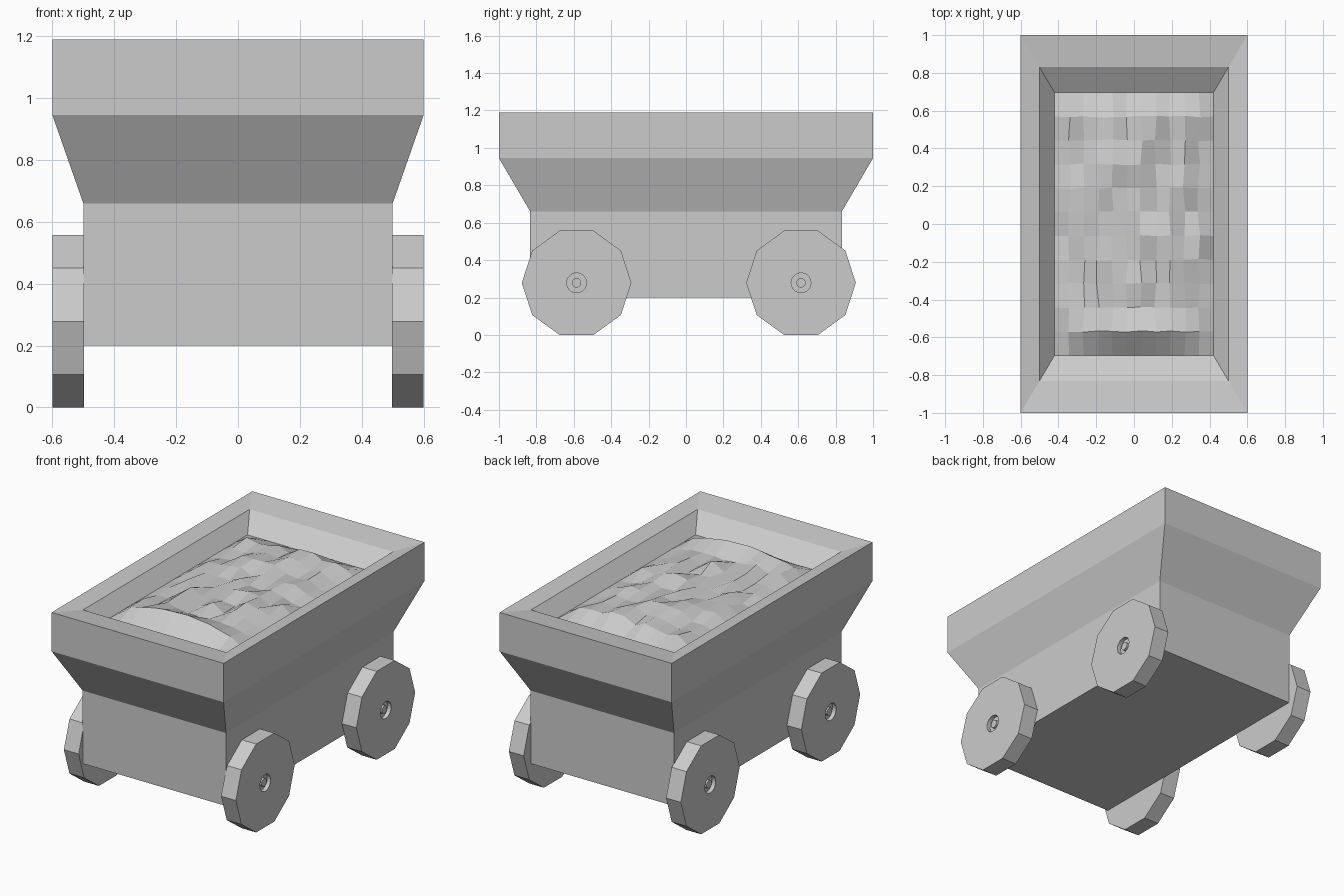
import bpy, bmesh, math, random

if "Cube" in bpy.data.objects:
    bpy.data.objects.remove(bpy.data.objects["Cube"])

random.seed(4)


def finish(bm, name):
    me = bpy.data.meshes.new(name)
    bm.to_mesh(me)
    bm.free()
    ob = bpy.data.objects.new(name, me)
    bpy.context.collection.objects.link(ob)
    return ob


def loft(rings, name, cap_start=True, cap_end=True):
    """Skin a list of equal-length rings with quads."""
    bm = bmesh.new()
    rows = [[bm.verts.new(p) for p in ring] for ring in rings]
    n = len(rows[0])
    for a, b in zip(rows, rows[1:]):
        for i in range(n):
            j = (i + 1) % n
            bm.faces.new((a[i], a[j], b[j], b[i]))
    if cap_start:
        bm.faces.new(rows[0][::-1])
    if cap_end:
        bm.faces.new(rows[-1])
    return finish(bm, name)


def rect(hx, hy, z):
    return [(-hx, -hy, z), (hx, -hy, z), (hx, hy, z), (-hx, hy, z)]


# Cart body: outer walls, flared rim, sloped inner walls
PX, PY, PZ = 0.42, 0.695, 1.08
loft([rect(0.5, 0.833, 0.2), rect(0.5, 0.833, 0.66), rect(0.6, 1.0, 0.945),
      rect(0.6, 1.0, 1.19), rect(0.5, 0.83, 1.168), rect(PX, PY, PZ)],
     "cart_body", cap_end=False)

# Ore load: bumpy 11 x 11 grid whose border meets the inner walls
N = 11
bm = bmesh.new()
grid = []
for j in range(N + 1):
    row = []
    for i in range(N + 1):
        u, v = 2 * i / N - 1, 2 * j / N - 1
        x, y, z = u * PX, v * PY, PZ
        if 0 < i < N and 0 < j < N:
            x += random.uniform(-0.008, 0.008)
            y += random.uniform(-0.005, 0.005)
            z = 1.10 + 0.04 * (1 - u * u) + random.uniform(-0.025, 0.025)
            if j == 1:  # steep lip at the front of the heap
                z = 1.10 + 0.08 * (1 - u * u)
        row.append(bm.verts.new((x, y, z)))
    grid.append(row)
for j in range(N):
    for i in range(N):
        bm.faces.new((grid[j][i], grid[j][i + 1], grid[j + 1][i + 1], grid[j + 1][i]))
finish(bm, "ore_load")

# Wheels: ten-sided discs with a round recessed hub and axle end
R, ZC, SEG = 0.293, 0.2785, 20


def wheel_ring(r, depth, yc, side, decagon=False):
    pts = []
    for k in range(SEG):
        a = 2 * math.pi * k / SEG * side
        rr = r * math.cos(math.pi / 10) if decagon and k % 2 else r
        pts.append((side * depth, yc + rr * math.cos(a), ZC + rr * math.sin(a)))
    return pts


for end, yc in (("front", -0.585), ("rear", 0.615)):
    for label, side in (("left", -1), ("right", 1)):
        loft([wheel_ring(R, 0.497, yc, side, True), wheel_ring(R, 0.6, yc, side, True),
              wheel_ring(0.053, 0.6, yc, side), wheel_ring(0.053, 0.575, yc, side),
              wheel_ring(0.025, 0.575, yc, side), wheel_ring(0.025, 0.592, yc, side)],
             f"{end}_{label}_wheel")
